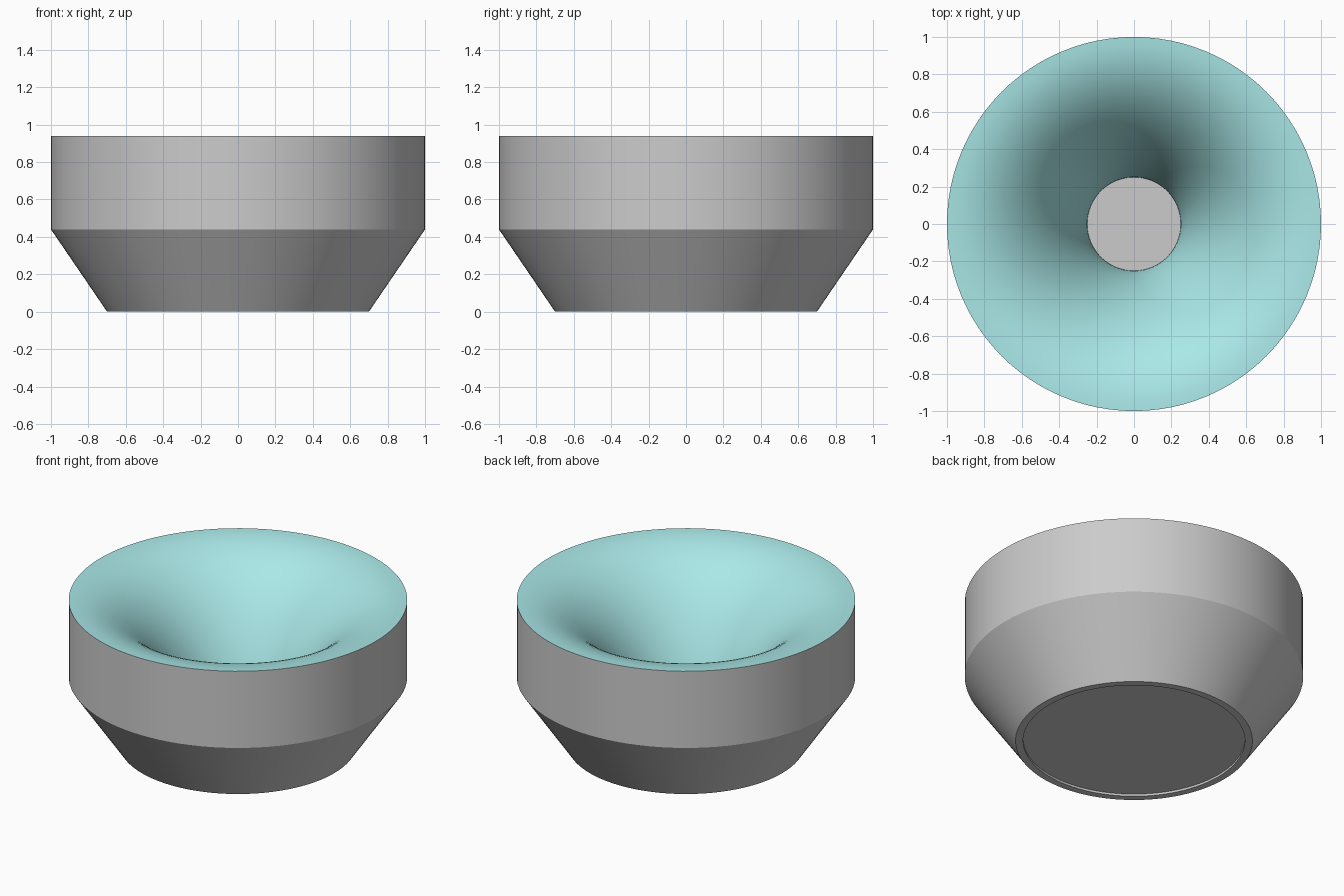
import bpy, bmesh, math

if "Cube" in bpy.data.objects:
    bpy.data.objects.remove(bpy.data.objects["Cube"])

SIDES = 96
TOP = 0.94


def material(name, color):
    m = bpy.data.materials.new(name)
    m.diffuse_color = (*color, 1.0)
    m.use_nodes = True
    m.node_tree.nodes["Principled BSDF"].inputs["Base Color"].default_value = m.diffuse_color
    return m


grey = material("light_grey", (0.6, 0.6, 0.6))
teal = material("pale_teal", (0.5, 1.0, 1.0))


def lathe(name, profile, mat, face_up=False):
    """Turn an (r, z) profile around the z axis."""
    bm = bmesh.new()
    verts = [bm.verts.new((r, 0, z)) for r, z in profile]
    edges = [bm.edges.new(pair) for pair in zip(verts, verts[1:])]
    bmesh.ops.spin(bm, geom=verts + edges, cent=(0, 0, 0), axis=(0, 0, 1),
                   angle=2 * math.pi, steps=SIDES, use_merge=True)
    bmesh.ops.remove_doubles(bm, verts=bm.verts[:], dist=1e-5)
    bm.normal_update()
    # the outermost band must face up (funnel) or outward (shell)
    f = max(bm.faces, key=lambda f: f.calc_center_median().xy.length)
    c = f.calc_center_median()
    test = f.normal.z if face_up else f.normal.x * c.x + f.normal.y * c.y
    if test < 0:
        bmesh.ops.reverse_faces(bm, faces=bm.faces[:])
    me = bpy.data.meshes.new(name)
    bm.to_mesh(me)
    bm.free()
    me.materials.append(mat)
    ob = bpy.data.objects.new(name, me)
    bpy.context.collection.objects.link(ob)
    bpy.ops.object.select_all(action='DESELECT')
    ob.select_set(True)
    bpy.context.view_layer.objects.active = ob
    bpy.ops.object.shade_smooth_by_angle(angle=math.radians(30))
    return ob


def bezier(a, b, c, d, steps):
    """Points on a cubic curve."""
    pts = []
    for i in range(steps + 1):
        t = i / steps
        s = 1 - t
        pts.append(tuple(s**3 * p + 3 * s * s * t * q + 3 * s * t * t * u + t**3 * v
                         for p, q, u, v in zip(a, b, c, d)))
    return pts


# Outer shell: straight upper wall, tapered foot and shallow recess below
lathe("outer_shell", [(1, TOP), (1, 0.44), (0.70, 0), (0.655, 0), (0.655, 0.014)], grey)

# Flared funnel: flat at the rim, curving to vertical at the hole
lathe("funnel", bezier((1, TOP), (0.52, TOP), (0.25, 0.25), (0.25, 0.02), 32),
      teal, face_up=True)

# Base plate closing the foot, also seen through the hole
bpy.ops.mesh.primitive_cylinder_add(vertices=SIDES, radius=0.655, depth=0.006,
                                    location=(0, 0, 0.017))
plate = bpy.context.object
plate.name = "base_plate"
plate.data.materials.append(grey)
